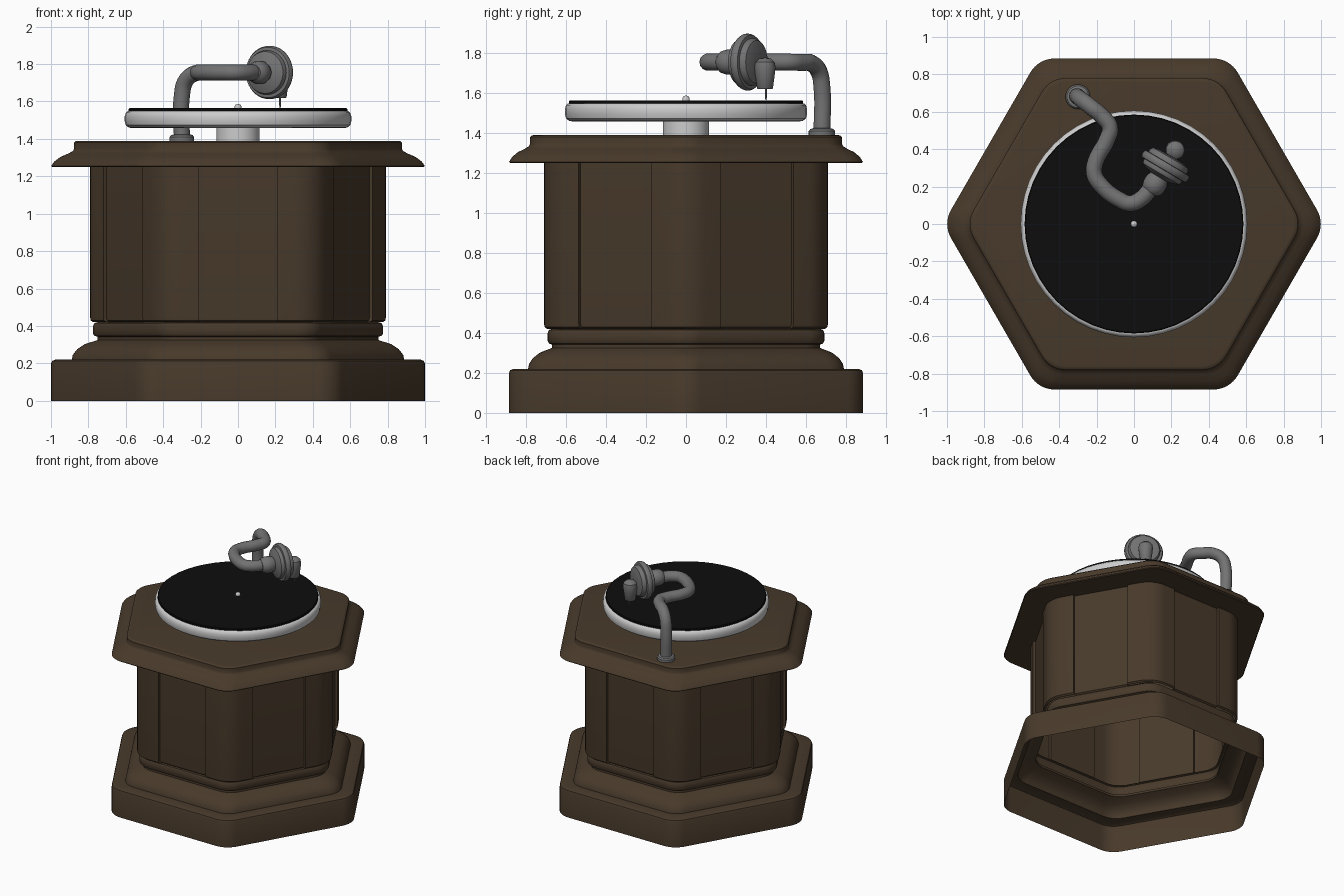
import bpy, bmesh, math
from mathutils import Vector, Matrix

if "Cube" in bpy.data.objects:
    bpy.data.objects.remove(bpy.data.objects["Cube"])


def material(name, rgb):
    m = bpy.data.materials.new(name)
    m.diffuse_color = (*rgb, 1)
    m.use_nodes = True
    m.node_tree.nodes["Principled BSDF"].inputs["Base Color"].default_value = m.diffuse_color
    return m


WOOD = material("dark_wood", (0.065, 0.042, 0.024))
BLACK = material("black", (0.004, 0.004, 0.004))
METAL = material("dull_metal", (0.17, 0.17, 0.17))


def smooth(ob, angle=35):
    bpy.ops.object.select_all(action='DESELECT')
    ob.select_set(True)
    bpy.context.view_layer.objects.active = ob
    bpy.ops.object.shade_smooth_by_angle(angle=math.radians(angle))


def loft(name, rings, mat=None, cap_start=False, cap_end=False, matrix=None):
    """Skin a stack of rings that share the same point count."""
    bm = bmesh.new()
    rows = [[bm.verts.new(p) for p in ring] for ring in rings]
    n = len(rows[0])
    for a, b in zip(rows, rows[1:]):
        for i in range(n):
            j = (i + 1) % n
            bm.faces.new((a[i], a[j], b[j], b[i]))
    if cap_start:
        bm.faces.new(rows[0][::-1])
    if cap_end:
        bm.faces.new(rows[-1])
    if matrix:
        bm.transform(matrix)
    me = bpy.data.meshes.new(name)
    bm.to_mesh(me)
    bm.free()
    ob = bpy.data.objects.new(name, me)
    bpy.context.collection.objects.link(ob)
    if mat:
        me.materials.append(mat)
    smooth(ob)
    return ob


def hex_ring(apothem, z, r=0.15, post=0, recess=0, steps=8):
    """Round-cornered hexagon; post/recess sink the middle of each side."""
    pts = []
    centre = (apothem - r) / math.cos(math.pi / 6)
    for k in range(6):
        c = math.radians(60 * k)
        for i in range(steps + 1):
            t = c + math.radians(-30 + 60 * i / steps)
            pts.append((centre * math.cos(c) + r * math.cos(t),
                        centre * math.sin(c) + r * math.sin(t), z))
        if post:
            t = c + math.pi / 6
            s = apothem * math.tan(math.pi / 6) - post
            for a, u in ((apothem, -s), (apothem - recess, -s),
                         (apothem - recess, s), (apothem, s)):
                pts.append((a * math.cos(t) - u * math.sin(t),
                            a * math.sin(t) + u * math.cos(t), z))
    return pts


def lathe(name, profile, mat=None, n=48, matrix=None):
    rings = [[(r * math.cos(2 * math.pi * i / n), r * math.sin(2 * math.pi * i / n), z)
              for i in range(n)] for r, z in profile]
    return loft(name, rings, mat, True, True, matrix)


# Cabinet plinth with its moulding: a shell open at the bottom
plinth = [(.885, 0), (.885, .2), (.88, .213), (.865, .22), (.79, .22), (.785, .245),
          (.765, .275), (.73, .302), (.67, .325), (.67, .342), (.685, .347), (.692, .36),
          (.692, .4), (.685, .415), (.67, .42)]
loft("plinth", [hex_ring(a, z) for a, z in plinth], WOOD)

# Cabinet body with raised corner posts
body = [(.695, .42), (.708, .43), (.71, .445), (.71, 1.255)]
loft("cabinet_body", [hex_ring(a, z, .19, .2, .02) for a, z in body], WOOD)

# Lid
lid = [(.67, 1.25), (.88, 1.25), (.885, 1.256), (.87, 1.28), (.84, 1.305), (.805, 1.322),
       (.785, 1.335), (.78, 1.345), (.78, 1.38), (.772, 1.388), (.76, 1.39)]
loft("lid", [hex_ring(a, z) for a, z in lid], WOOD, cap_end=True)

# Turntable
lathe("platter_hub", [(.115, 1.385), (.115, 1.465)])
lathe("platter", [(.56, 1.457), (.585, 1.461), (.6, 1.473), (.606, 1.495), (.606, 1.52),
                  (.6, 1.54), (.59, 1.548), (.57, 1.55)])
lathe("record", [(.585, 1.54), (.585, 1.56), (.58, 1.564), (.2, 1.564)], BLACK)
lathe("spindle", [(.018, 1.55), (.018, 1.575), (.013, 1.583), (.004, 1.587)], n=16)

# Tone arm: curved pipe on a flange
lathe("arm_flange", [(.066, 1.385), (.066, 1.41), (.058, 1.42), (.04, 1.425)], METAL, 32,
      Matrix.Translation((-.3, .68, 0)))
path = [(-.3, .68, 1.4), (-.3, .68, 1.63), (-.28, .664, 1.71), (-.23, .625, 1.75),
        (-.17, .575, 1.753), (-.128, .515, 1.755), (-.145, .45, 1.755), (-.205, .335, 1.755),
        (-.213, .27, 1.755), (-.175, .205, 1.755), (-.075, .128, 1.755), (-.02, .11, 1.755),
        (.035, .132, 1.755), (.085, .185, 1.755), (.14, .262, 1.755)]
cu = bpy.data.curves.new("tone_arm", 'CURVE')
cu.dimensions = '3D'
cu.bevel_depth = .043
cu.bevel_resolution = 5
cu.resolution_u = 6
sp = cu.splines.new('BEZIER')
sp.bezier_points.add(len(path) - 1)
for bp, p in zip(sp.bezier_points, path):
    bp.co = p
    bp.handle_left_type = bp.handle_right_type = 'AUTO'
cu.materials.append(METAL)
arm = bpy.data.objects.new("tone_arm", cu)
bpy.context.collection.objects.link(arm)
bpy.ops.object.select_all(action='DESELECT')
arm.select_set(True)
bpy.context.view_layer.objects.active = arm
bpy.ops.object.convert(target='MESH')
smooth(bpy.context.view_layer.objects.active, 60)

# Sound box: stepped disc facing along the end of the arm
axis = Vector((.51, .86, 0)).normalized()
place = Matrix.Translation((.172, .315, 1.755)) @ axis.to_track_quat('Z', 'Y').to_matrix().to_4x4()
lathe("sound_box", [(.04, -.17), (.055, -.155), (.062, -.13), (.062, -.1), (.052, -.075),
                    (.09, -.065), (.112, -.055), (.118, -.04), (.118, -.03), (.135, -.028),
                    (.142, -.015), (.142, .0), (.135, .012), (.118, .014), (.118, .03),
                    (.108, .045), (.08, .052), (.03, .055)], METAL, 40, place)

# Needle holder and needle
lathe("needle_holder", [(.036, 1.62), (.04, 1.625), (.05, 1.7), (.053, 1.73), (.048, 1.755),
                        (.03, 1.772), (.008, 1.777)], METAL, 24, Matrix.Translation((.22, .395, 0)))
lathe("needle", [(.003, 1.566), (.006, 1.59), (.006, 1.63)], METAL, 10,
      Matrix.Translation((.225, .4, 0)))
